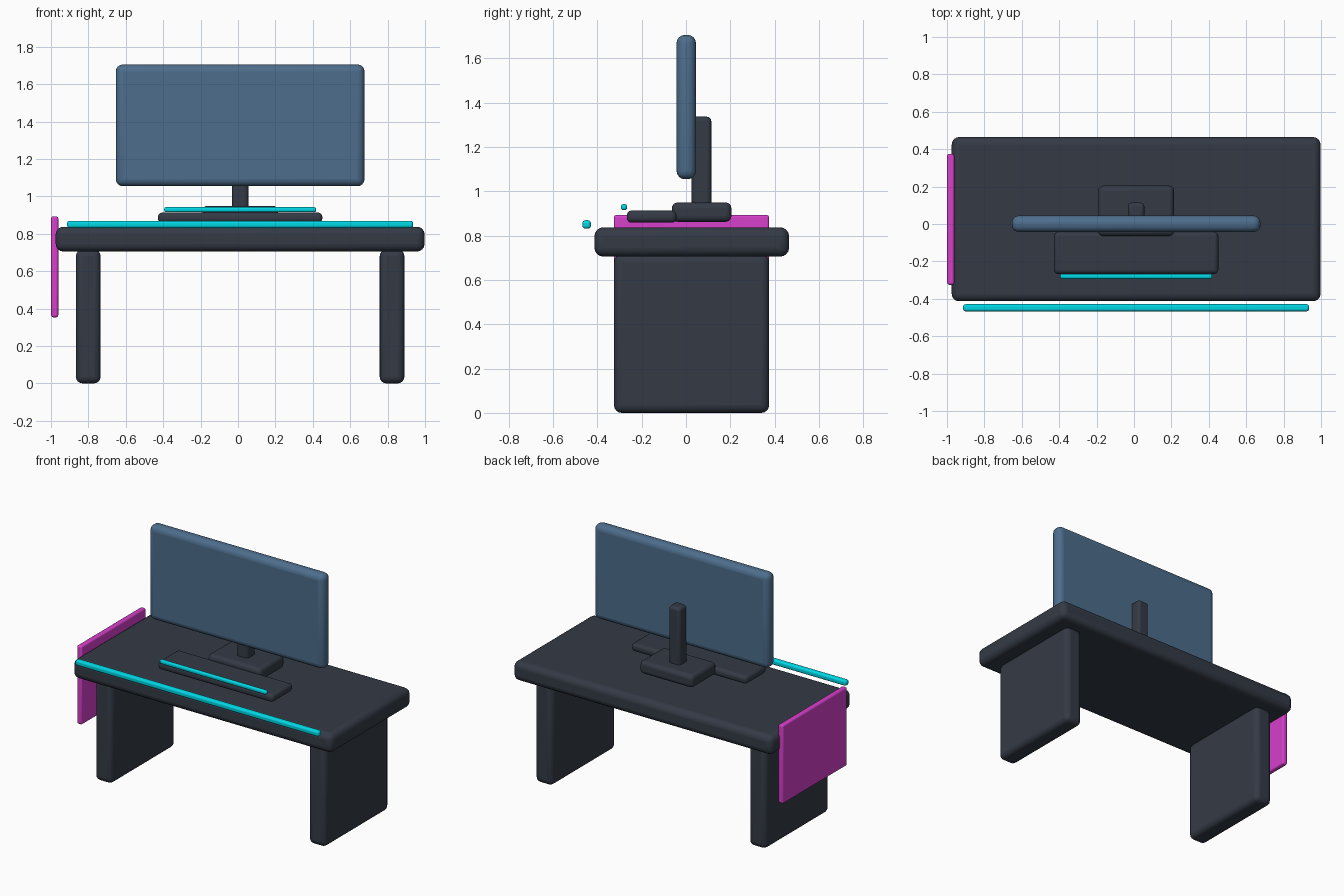
import bpy
import bmesh
from math import radians
from mathutils import Vector

if "Cube" in bpy.data.objects:
    bpy.data.objects.remove(bpy.data.objects["Cube"])

CX = 0.0115  # desk centre line; the side panel offsets it slightly


def material(name, rgb):
    m = bpy.data.materials.new(name)
    m.diffuse_color = (*rgb, 1)
    m.use_nodes = True
    m.node_tree.nodes["Principled BSDF"].inputs["Base Color"].default_value = m.diffuse_color
    return m


DARK = material("charcoal", (0.034, 0.042, 0.06))
BLUE = material("screen_blue", (0.074, 0.153, 0.262))
CYAN = material("cyan_glow", (0.0, 0.68, 0.78))
PINK = material("magenta", (0.68, 0.05, 0.6))


def rounded_box(name, x, y, z, radius, mat, segments=4):
    """Box spanning the given (min, max) ranges, with rounded edges."""
    spans = (x, y, z)
    size = [b - a for a, b in spans]
    bm = bmesh.new()
    bmesh.ops.create_cube(bm, size=1)
    bmesh.ops.scale(bm, vec=Vector(size), verts=bm.verts)
    mesh = bpy.data.meshes.new(name)
    bm.to_mesh(mesh)
    bm.free()
    mesh.materials.append(mat)
    obj = bpy.data.objects.new(name, mesh)
    obj.location = [(a + b) / 2 for a, b in spans]
    bpy.context.collection.objects.link(obj)
    bevel = obj.modifiers.new("rounding", "BEVEL")
    bevel.width = radius
    bevel.segments = segments
    bpy.ops.object.select_all(action="DESELECT")
    obj.select_set(True)
    bpy.context.view_layer.objects.active = obj
    bpy.ops.object.shade_smooth_by_angle(angle=radians(40))
    return obj


def centred(width):
    return (CX - width / 2, CX + width / 2)


# Desk top and slab legs
rounded_box("desk_top", centred(1.972), (-0.413, 0.465), (0.705, 0.837), 0.04, DARK)
for side, label in ((-1, "left"), (1, "right")):
    x = CX + side * 0.812
    rounded_box(label + "_leg", (x - 0.066, x + 0.066), (-0.325, 0.375),
                (0, 0.715), 0.035, DARK)

# Monitor: screen, post and foot
rounded_box("monitor", centred(1.33), (-0.043, 0.045), (1.054, 1.705), 0.038, BLUE)
rounded_box("monitor_post", centred(0.088), (0.025, 0.114), (0.897, 1.336), 0.02, DARK)
rounded_box("monitor_foot", centred(0.404), (-0.064, 0.205), (0.862, 0.949), 0.026, DARK)

# Keyboard and its light strip
rounded_box("keyboard", centred(0.878), (-0.267, -0.043), (0.858, 0.913), 0.022, DARK)
rounded_box("keyboard_light", centred(0.812), (-0.293, -0.266), (0.915, 0.942), 0.01, CYAN)

# Light strip along the desk's front edge
rounded_box("desk_light", centred(1.85), (-0.467, -0.429), (0.831, 0.869), 0.013, CYAN)

# Panel on the left end of the desk
rounded_box("side_panel", (-0.999, -0.961), (-0.325, 0.375), (0.353, 0.893), 0.012, PINK)
